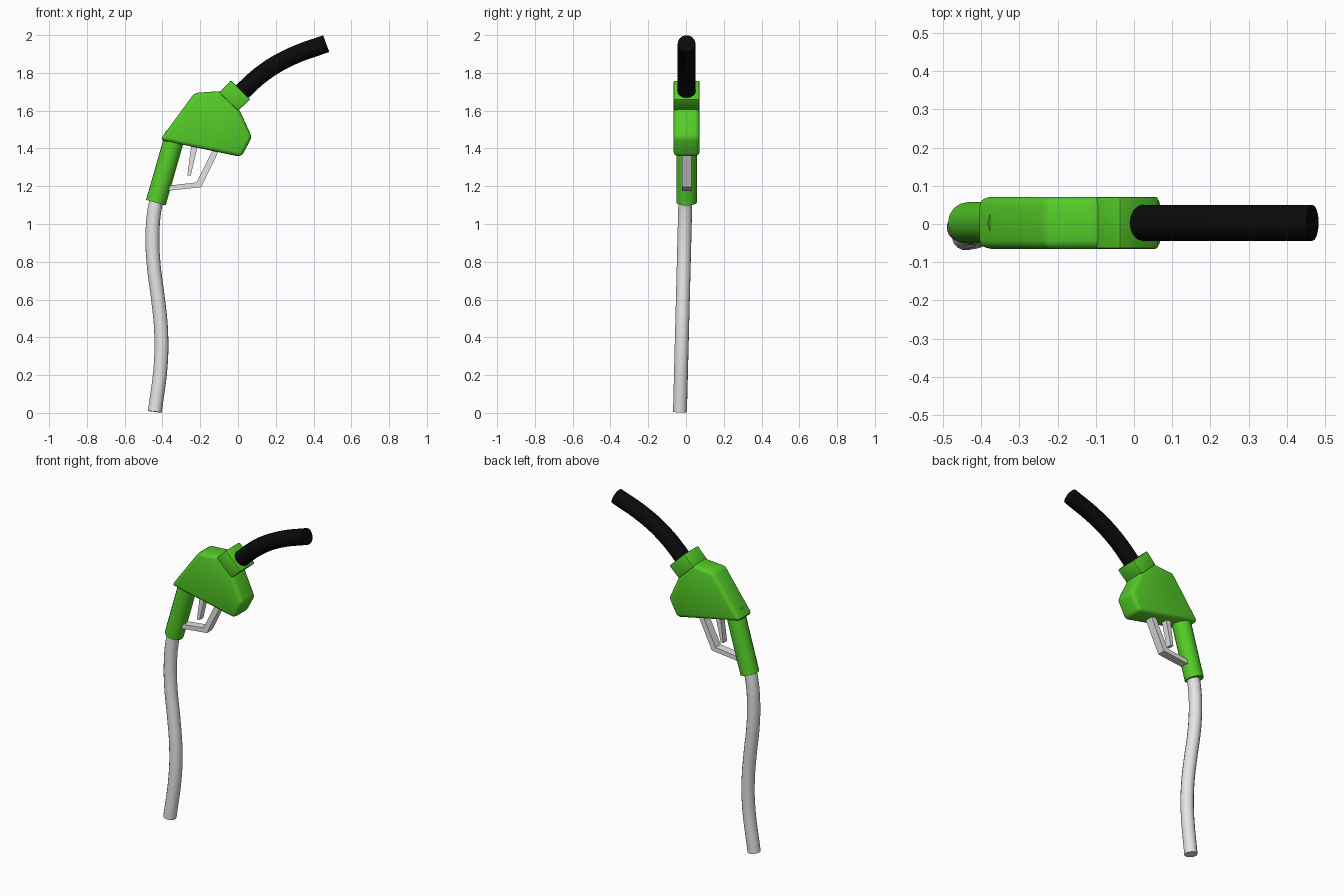
import bpy, bmesh, math

cube = bpy.data.objects.get("Cube")
if cube:
    bpy.data.objects.remove(cube, do_unlink=True)

CY = 0.003  # shared depth centre of the body


def material(name, rgb):
    m = bpy.data.materials.new(name)
    m.use_nodes = True
    m.diffuse_color = (*rgb, 1)
    bsdf = m.node_tree.nodes["Principled BSDF"]
    bsdf.inputs["Base Color"].default_value = (*rgb, 1)
    bsdf.inputs["Roughness"].default_value = 0.6
    return m


green = material("leaf green", (0.09, 0.60, 0.021))
metal = material("pale metal", (0.78, 0.78, 0.78))
rubber = material("black rubber", (0.003, 0.003, 0.003))


def activate(ob):
    bpy.ops.object.select_all(action="DESELECT")
    ob.select_set(True)
    bpy.context.view_layer.objects.active = ob


def prism(name, outline, half, mat, bevel=0.0, segments=1):
    """Side outline in x-z, extruded across y, with rounded edges."""
    bm = bmesh.new()
    face = bm.faces.new([bm.verts.new((x, CY - half, z)) for x, z in outline])
    ext = bmesh.ops.extrude_face_region(bm, geom=[face])
    verts = [g for g in ext["geom"] if isinstance(g, bmesh.types.BMVert)]
    bmesh.ops.translate(bm, verts=verts, vec=(0, 2 * half, 0))
    bmesh.ops.recalc_face_normals(bm, faces=bm.faces)
    mesh = bpy.data.meshes.new(name)
    bm.to_mesh(mesh)
    bm.free()
    ob = bpy.data.objects.new(name, mesh)
    bpy.context.collection.objects.link(ob)
    mesh.materials.append(mat)
    if bevel:
        mod = ob.modifiers.new("rounded edges", "BEVEL")
        mod.width, mod.segments = bevel, segments
        mod.limit_method = "ANGLE"
        mod.angle_limit = math.radians(20)
        activate(ob)
        bpy.ops.object.modifier_apply(modifier=mod.name)
        bpy.ops.object.shade_smooth_by_angle(angle=math.radians(35))


def tube(name, path, radius, mat, lean=0.0, depth=CY):
    """Capped round tube along x-z points; lean shifts y with height."""
    cu = bpy.data.curves.new(name, "CURVE")
    cu.dimensions = "3D"
    cu.bevel_depth, cu.bevel_resolution = radius, 6
    cu.resolution_u = 5
    cu.use_fill_caps = True
    sp = cu.splines.new("BEZIER")
    sp.bezier_points.add(len(path) - 1)
    for p, (x, z) in zip(sp.bezier_points, path):
        p.co = (x, depth + lean * z, z)
        p.handle_left_type = p.handle_right_type = "AUTO"
    ob = bpy.data.objects.new(name, cu)
    bpy.context.collection.objects.link(ob)
    activate(ob)
    bpy.ops.object.convert(target="MESH")
    ob = bpy.context.view_layer.objects.active
    ob.data.materials.clear()
    ob.data.materials.append(mat)
    bpy.ops.object.shade_smooth_by_angle(angle=math.radians(35))


# Main housing
prism("housing", [(-0.413, 1.445), (-0.23, 1.694), (-0.09, 1.704), (0.005, 1.61),
                  (0.074, 1.46), (0.017, 1.355)], 0.068, green, 0.022, 3)

# Square collar that holds the hose
prism("hose_collar", [(-0.10, 1.695), (-0.037, 1.76), (0.065, 1.66), (0.0, 1.60)],
      0.068, green, 0.006, 2)

# Grip
tube("grip", [(-0.33, 1.48), (-0.435, 1.113)], 0.054, green)

# Spout, leaning slightly to the front as it descends
tube("spout", [(-0.425, 1.15), (-0.443, 1.07), (-0.453, 0.93), (-0.447, 0.79),
               (-0.423, 0.6), (-0.408, 0.45), (-0.408, 0.27), (-0.44, 0.006)],
     0.037, metal, lean=0.0255, depth=-0.032)

# Hose
tube("hose", [(-0.02, 1.655), (0.025, 1.703), (0.145, 1.808),
              (0.285, 1.888), (0.467, 1.955)], 0.047, rubber)

# Trigger guard and lever
prism("trigger_guard", [(-0.13, 1.40), (-0.095, 1.40), (-0.195, 1.195), (-0.40, 1.173),
                        (-0.395, 1.2), (-0.22, 1.22)], 0.025, metal)
prism("trigger_lever", [(-0.247, 1.42), (-0.212, 1.42), (-0.25, 1.257), (-0.268, 1.257)],
      0.018, metal)
